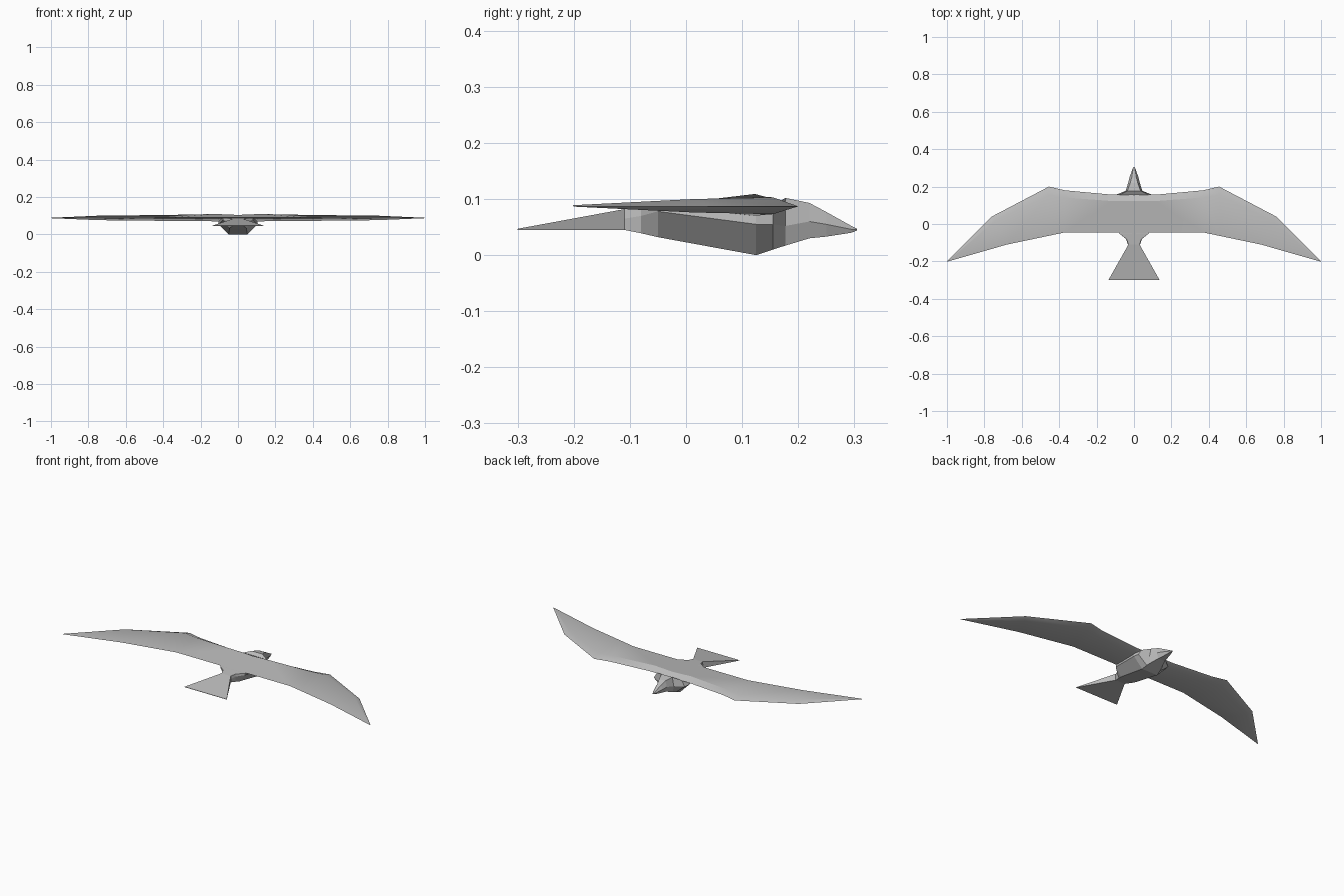
import bpy, bmesh, math

cube = bpy.data.objects.get("Cube")
if cube:
    bpy.data.objects.remove(cube, do_unlink=True)

grey = bpy.data.materials.new("plumage grey")
grey.use_nodes = True
color = (0.5, 0.5, 0.5, 1)
grey.diffuse_color = color
bsdf = grey.node_tree.nodes["Principled BSDF"]
bsdf.inputs["Base Color"].default_value = color
bsdf.inputs["Roughness"].default_value = 0.8


def loft(name, rings, cap_start=True):
    """Skin a closed surface over rings with equal point counts."""
    bm = bmesh.new()
    loops = [[bm.verts.new(p) for p in ring] for ring in rings]
    for a, b in zip(loops, loops[1:]):
        for i in range(len(a)):
            j = (i + 1) % len(a)
            bm.faces.new((a[i], a[j], b[j], b[i]))
    if cap_start:
        bm.faces.new(loops[0][::-1])
    bm.faces.new(loops[-1])
    bmesh.ops.remove_doubles(bm, verts=bm.verts, dist=0.0005)
    bmesh.ops.recalc_face_normals(bm, faces=bm.faces)
    mesh = bpy.data.meshes.new(name)
    bm.to_mesh(mesh)
    bm.free()
    mesh.materials.append(grey)
    obj = bpy.data.objects.new(name, mesh)
    bpy.context.collection.objects.link(obj)
    return obj


def body_ring(y, bottom, side, top):
    """Six-sided section from three (half width, height) pairs."""
    half = [bottom, side, top]
    return [(w, y, z) for w, z in half] + [(-w, y, z) for w, z in half[::-1]]


# Torso, neck and pointed head
loft("body", [
    body_ring(-0.11, (0.03, 0.045), (0.032, 0.065), (0.03, 0.082)),
    body_ring(-0.08, (0.038, 0.039), (0.042, 0.07), (0.04, 0.085)),
    body_ring(-0.05, (0.045, 0.032), (0.08, 0.078), (0.08, 0.088)),
    body_ring(0.125, (0.05, 0.0), (0.105, 0.055), (0.1, 0.09)),
    body_ring(0.155, (0.044, 0.01), (0.1, 0.055), (0.08, 0.088)),
    body_ring(0.177, (0.038, 0.017), (0.045, 0.052), (0.035, 0.102)),
    body_ring(0.22, (0.022, 0.03), (0.031, 0.06), (0.02, 0.093)),
    body_ring(0.25, (0.015, 0.033), (0.024, 0.055), (0.012, 0.077)),
    body_ring(0.295, (0.006, 0.04), (0.008, 0.046), (0.005, 0.052)),
    body_ring(0.305, (0.002, 0.044), (0.003, 0.046), (0.002, 0.047)),
])

# Fanned wedge tail
loft("tail", [
    [(0.137, -0.3, 0.045), (-0.137, -0.3, 0.045),
     (-0.137, -0.3, 0.047), (0.137, -0.3, 0.047)],
    [(0.03, -0.11, 0.045), (-0.03, -0.11, 0.045),
     (-0.03, -0.11, 0.082), (0.03, -0.11, 0.082)],
])


def wing_ring(lead, trail, top, bottom, edge=0.087):
    """Diamond-like airfoil with its thickest part behind the leading edge."""
    def chord(t, z):
        return (lead[0] + (trail[0] - lead[0]) * t,
                lead[1] + (trail[1] - lead[1]) * t, z)
    return [chord(0, edge), chord(0.17, top), chord(1, edge + 0.002),
            chord(0.17, bottom)]


# Swept wings, mirrored across the body
wings = loft("wings", [
    wing_ring((0, 0.16), (0, -0.05), 0.104, 0.07),
    wing_ring((0.12, 0.157), (0.1, -0.045), 0.109, 0.07),
    wing_ring((0.37, 0.18), (0.37, -0.045), 0.104, 0.072),
    wing_ring((0.455, 0.2), (0.46, -0.064), 0.103, 0.073),
    wing_ring((0.76, 0.04), (0.68, -0.11), 0.1, 0.076),
    wing_ring((1, -0.2), (0.997, -0.201), 0.0875, 0.0865),
], cap_start=False)
mirror = wings.modifiers.new("mirror", 'MIRROR')
mirror.use_clip = True

bpy.ops.object.select_all(action='DESELECT')
wings.select_set(True)
bpy.context.view_layer.objects.active = wings
bpy.ops.object.shade_smooth_by_angle(angle=math.radians(30))
